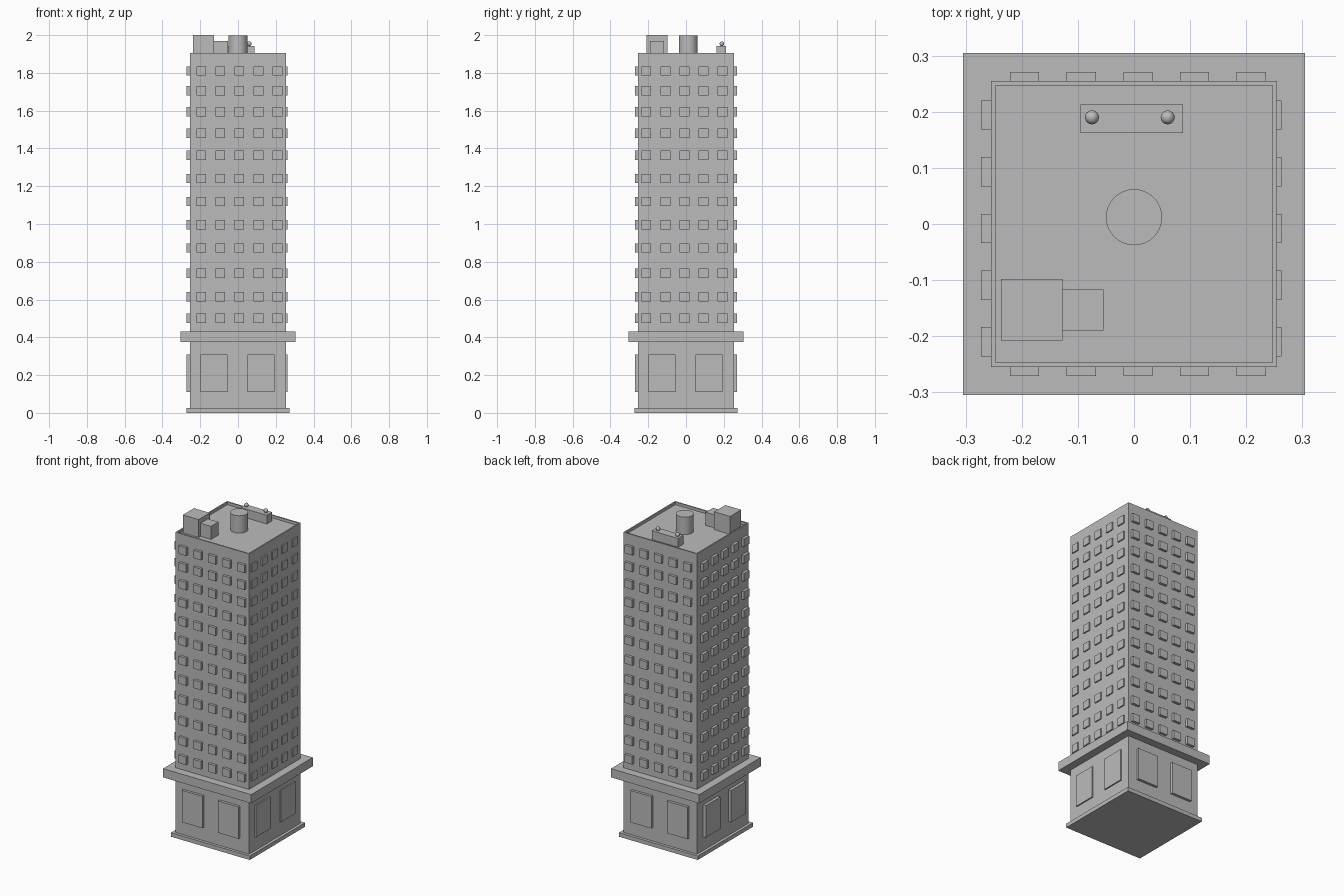
import bpy
import bmesh
from math import pi
from mathutils import Matrix, Vector

cube = bpy.data.objects.get("Cube")
if cube:
    bpy.data.objects.remove(cube, do_unlink=True)

concrete = bpy.data.materials.new("concrete_grey")
concrete.use_nodes = True
GREY = (0.5, 0.5, 0.5, 1)
concrete.diffuse_color = GREY
concrete.node_tree.nodes["Principled BSDF"].inputs["Base Color"].default_value = GREY


def add_box(bm, low, high):
    low, high = Vector(low), Vector(high)
    matrix = Matrix.Translation((low + high) / 2) @ Matrix.Diagonal((*(high - low), 1))
    return bmesh.ops.create_cube(bm, size=1, matrix=matrix)["verts"]


def finish(bm, name):
    mesh = bpy.data.meshes.new(name)
    bm.to_mesh(mesh)
    bm.free()
    mesh.materials.append(concrete)
    obj = bpy.data.objects.new(name, mesh)
    bpy.context.collection.objects.link(obj)
    return obj


def box(name, low, high):
    bm = bmesh.new()
    add_box(bm, low, high)
    return finish(bm, name)


def slab(name, half, bottom, top):
    return box(name, (-half, -half, bottom), (half, half, top))


HALF = 0.255      # half width of the tower
TOP = 1.905       # parapet height
ROOF = 1.888      # sunken roof deck

# Stepped base
slab("plinth", 0.273, 0, 0.025)
slab("base_storey", HALF, 0.025, 0.375)
slab("ledge", 0.305, 0.375, 0.43)

# Tower with a thin parapet around a sunken roof
bm = bmesh.new()
add_box(bm, (-HALF, -HALF, 0.43), (HALF, HALF, TOP))
bm.faces.ensure_lookup_table()
roof = max(bm.faces, key=lambda f: f.calc_center_median().z)
bmesh.ops.inset_region(bm, faces=[roof], thickness=0.012)
deck = bmesh.ops.extrude_face_region(bm, geom=[roof])
verts = [v for v in deck["geom"] if isinstance(v, bmesh.types.BMVert)]
bmesh.ops.translate(bm, verts=verts, vec=(0, 0, ROOF - TOP))
if roof.is_valid:
    bmesh.ops.delete(bm, geom=[roof], context="FACES_ONLY")
bmesh.ops.recalc_face_normals(bm, faces=bm.faces)
finish(bm, "tower")


# Projecting windows on each wall: axis across the wall, side, outer depth
WALLS = {
    "front": (0, -1, 0.271), "back": (0, 1, 0.271),
    "left": (1, 1, 0.263), "right": (1, -1, 0.273),
}


def windows(name, axis, side, depth, columns, rows, width, height):
    bm = bmesh.new()
    for c in columns:
        for z in rows:
            near, far = sorted((side * (HALF - 0.005), side * depth))
            low, high = [near, near, z - height / 2], [far, far, z + height / 2]
            low[axis], high[axis] = c - width / 2, c + width / 2
            add_box(bm, low, high)
    finish(bm, name)


floors = [0.5, 0.615, 0.74, 0.873, 0.997, 1.119,
          1.241, 1.363, 1.48, 1.595, 1.705, 1.81]
for wall, (axis, side, depth) in WALLS.items():
    middle = -0.008 if axis else 0.007
    columns = [middle + 0.101 * i for i in range(-2, 3)]
    windows(wall + "_windows", axis, side, depth, columns, floors, 0.052, 0.05)
    windows(wall + "_shop_windows", axis, side, depth,
            (-0.128, 0.122), [0.21], 0.143, 0.2)

# Roof huts and vent unit
box("roof_hut", (-0.237, -0.208, ROOF), (-0.127, -0.098, 2))
box("roof_hut_annex", (-0.127, -0.19, ROOF), (-0.054, -0.117, 1.97))
box("vent_unit", (-0.095, 0.162, ROOF), (0.087, 0.213, 1.943))

# Round water tank
bm = bmesh.new()
bmesh.ops.create_cone(bm, cap_ends=True, segments=32, radius1=0.05, radius2=0.05,
                      depth=1.997 - ROOF,
                      matrix=Matrix.Translation((0, 0.012, (1.997 + ROOF) / 2)))
round_parts = [finish(bm, "water_tank")]

# Ball caps on the vent unit
bm = bmesh.new()
for x in (-0.075, 0.06):
    bmesh.ops.create_uvsphere(bm, u_segments=16, v_segments=10, radius=0.0125,
                              matrix=Matrix.Translation((x, 0.19, 1.954)))
round_parts.append(finish(bm, "vent_caps"))

# Smooth the round parts, keeping the tank rim sharp
bpy.ops.object.select_all(action="DESELECT")
for part in round_parts:
    part.select_set(True)
bpy.context.view_layer.objects.active = round_parts[0]
bpy.ops.object.shade_smooth_by_angle(angle=pi / 5)
